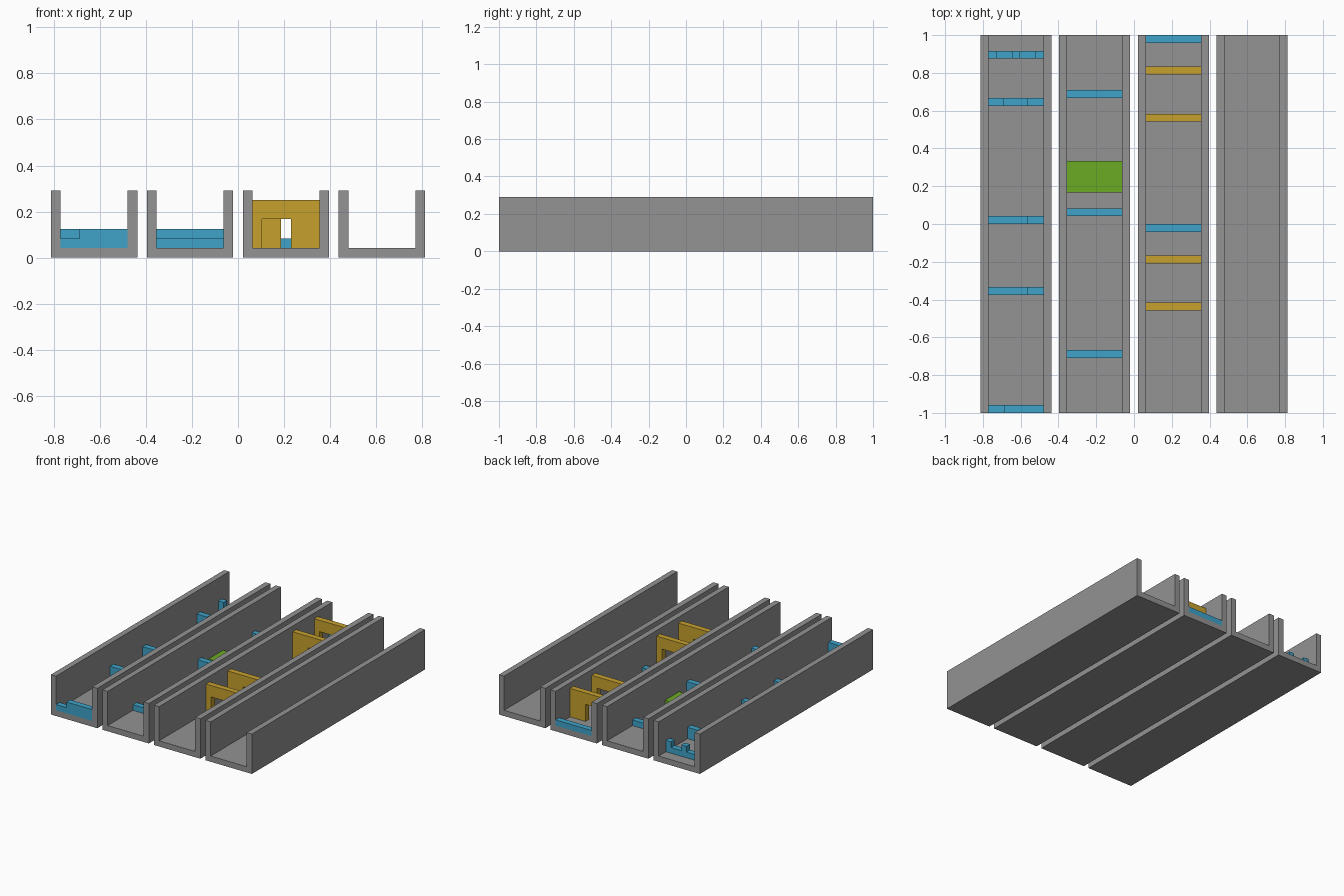
import bpy
import bmesh

U = 1 / 24  # one grid cell
HALF = 24   # half the channel length, in cells

if "Cube" in bpy.data.objects:
    bpy.data.objects.remove(bpy.data.objects["Cube"], do_unlink=True)


def material(name, rgb):
    lin = [(c / 255 / 12.92) if c < 11 else ((c / 255 + 0.055) / 1.055) ** 2.4 for c in rgb]
    m = bpy.data.materials.new(name)
    m.use_nodes = True
    m.diffuse_color = (*lin, 1)
    m.node_tree.nodes["Principled BSDF"].inputs["Base Color"].default_value = (*lin, 1)
    return m


grey = material("concrete grey", (147, 147, 147))
blue = material("hurdle blue", (62, 163, 201))
ochre = material("gate ochre", (198, 161, 46))
green = material("pad green", (108, 171, 36))


def extrude_profile(name, points, y0, y1, mat):
    """Extrude an x-z outline, given in cells, from y0 to y1."""
    bm = bmesh.new()
    face = bm.faces.new([bm.verts.new((x * U, y0 * U, z * U)) for x, z in points])
    new = bmesh.ops.extrude_face_region(bm, geom=[face])["geom"]
    verts = [g for g in new if isinstance(g, bmesh.types.BMVert)]
    bmesh.ops.translate(bm, verts=verts, vec=(0, (y1 - y0) * U, 0))
    bmesh.ops.recalc_face_normals(bm, faces=bm.faces)
    mesh = bpy.data.meshes.new(name)
    bm.to_mesh(mesh)
    bm.free()
    mesh.materials.append(mat)
    obj = bpy.data.objects.new(name, mesh)
    bpy.context.collection.objects.link(obj)
    return obj


def stepped_hurdle(name, left, y, steps):
    """Low wall whose top follows (width, height) steps."""
    outline, x = [(left, 1)], left
    for width, top in steps:
        outline += [(x, top), (x + width, top)]
        x += width
    outline.append((x, 1))
    extrude_profile(name, outline, y, y + 1, blue)


def gate(name, left, y, door):
    """Full-width wall with a doorway starting at the given offset."""
    a, b = left + door, left + door + 3
    extrude_profile(name, [(left, 1), (left, 6), (left + 7, 6), (left + 7, 1),
                           (b, 1), (b, 4), (a, 4), (a, 1)], y, y + 1, ochre)


# Four open U-shaped channels
starts = [-19.5 + 10 * i for i in range(4)]
for i, x in enumerate(starts):
    extrude_profile(f"channel_{i + 1}",
                    [(x, 0), (x + 9, 0), (x + 9, 7), (x + 8, 7),
                     (x + 8, 1), (x + 1, 1), (x + 1, 7), (x, 7)], -HALF, HALF, grey)
inner = [x + 1 for x in starts]

# First channel: stepped hurdles
low_right = [(5, 3), (2, 2)]
layouts = [
    (-24, [(2, 2), (5, 3)]),
    (-9, low_right),
    (0, low_right),
    (15, [(2, 3), (3, 2), (2, 3)]),
    (21, [(1, 3), (2, 2), (1, 3), (2, 2), (1, 3)]),
]
for i, (y, steps) in enumerate(layouts):
    stepped_hurdle(f"stepped_hurdle_{i + 1}", inner[0], y, steps)

# Second channel: plain hurdles and a raised pad
for i, (y, top) in enumerate([(-17, 2), (1, 3), (16, 2)]):
    stepped_hurdle(f"plain_hurdle_{i + 1}", inner[1], y, [(7, top)])
x = inner[1]
extrude_profile("landing_pad", [(x, 1), (x, 2), (x + 7, 2), (x + 7, 1)], 4, 8, green)

# Third channel: pairs of gates with offset doorways, each followed by a hurdle
for i, (y, door) in enumerate([(-11, 1), (-5, 3), (13, 3), (19, 1)]):
    gate(f"gate_{i + 1}", inner[2], y, door)
for i, y in enumerate([-1, 23]):
    stepped_hurdle(f"gate_hurdle_{i + 1}", inner[2], y, [(7, 2)])
